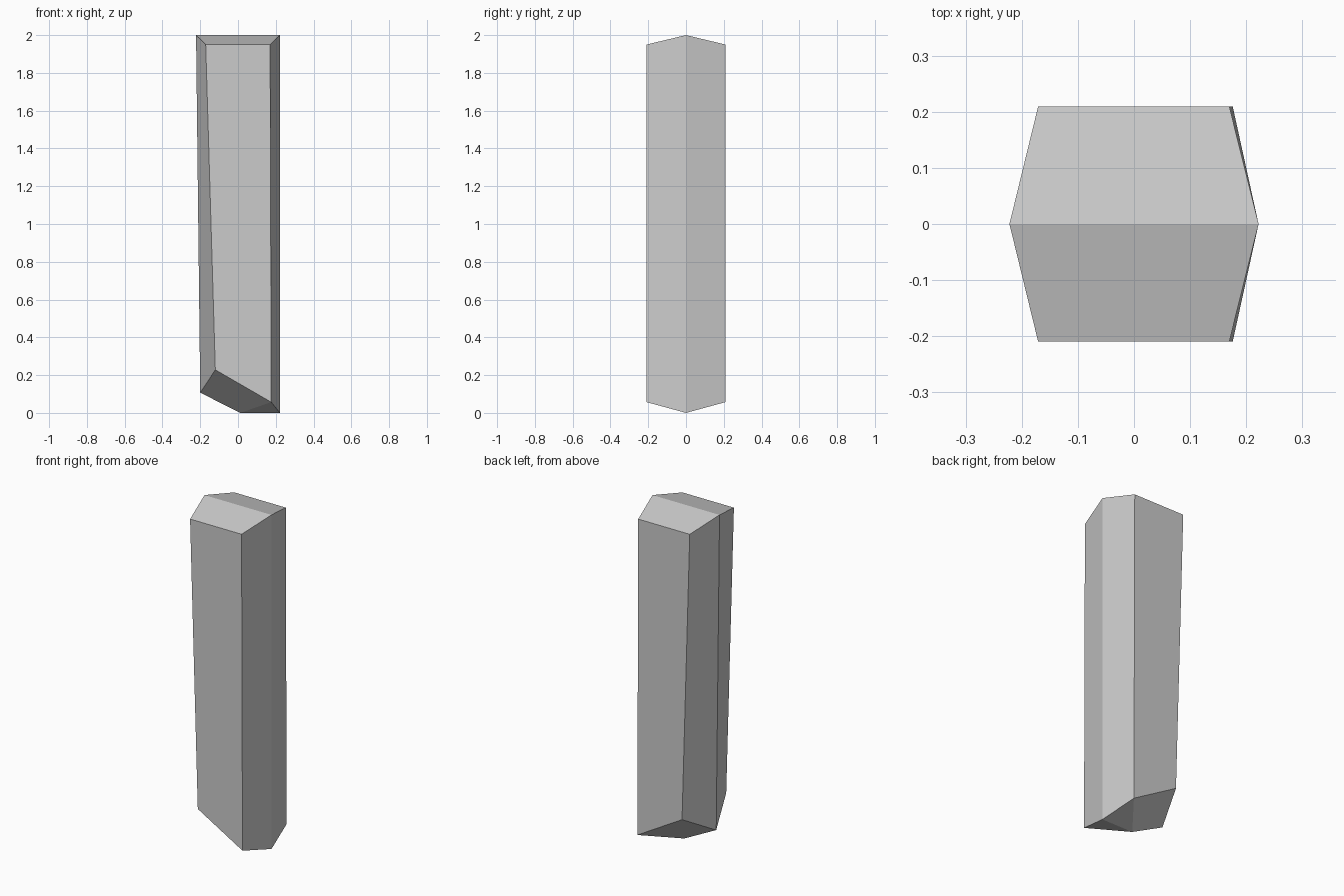
import bpy, bmesh

if "Cube" in bpy.data.objects:
    bpy.data.objects.remove(bpy.data.objects["Cube"])

# Outline at the middle plane (y = 0), and the smaller bevelled front face
MID = [(-0.222, 2.0), (0.222, 2.0), (0.222, 0.0), (0.012, 0.0), (-0.20, 0.107)]
FACE = [(-0.171, 1.95), (0.17, 1.95), (0.176, 0.057), (-0.12, 0.228)]
DEPTH = 0.209

# Front half of the plank: flat face plus sloping bevels out to the outline
bm = bmesh.new()
m = [bm.verts.new((x, 0, z)) for x, z in MID]
f = [bm.verts.new((x, -DEPTH, z)) for x, z in FACE]
bm.faces.new(f)
bm.faces.new((m[0], m[1], f[1], f[0]))   # top
bm.faces.new((m[1], m[2], f[2], f[1]))   # right side
bm.faces.new((m[2], m[3], f[2]))         # flat foot
bm.faces.new((m[3], m[4], f[3], f[2]))   # cut corner
bm.faces.new((m[4], m[0], f[0], f[3]))   # left side

# Back half is a mirror image, welded along the outline
bmesh.ops.mirror(bm, geom=bm.verts[:] + bm.edges[:] + bm.faces[:],
                 axis='Y', merge_dist=0.0001)
bmesh.ops.remove_doubles(bm, verts=bm.verts[:], dist=0.0001)
bmesh.ops.recalc_face_normals(bm, faces=bm.faces[:])

mesh = bpy.data.meshes.new("plank")
bm.to_mesh(mesh)
bm.free()
bpy.context.collection.objects.link(bpy.data.objects.new("plank", mesh))
